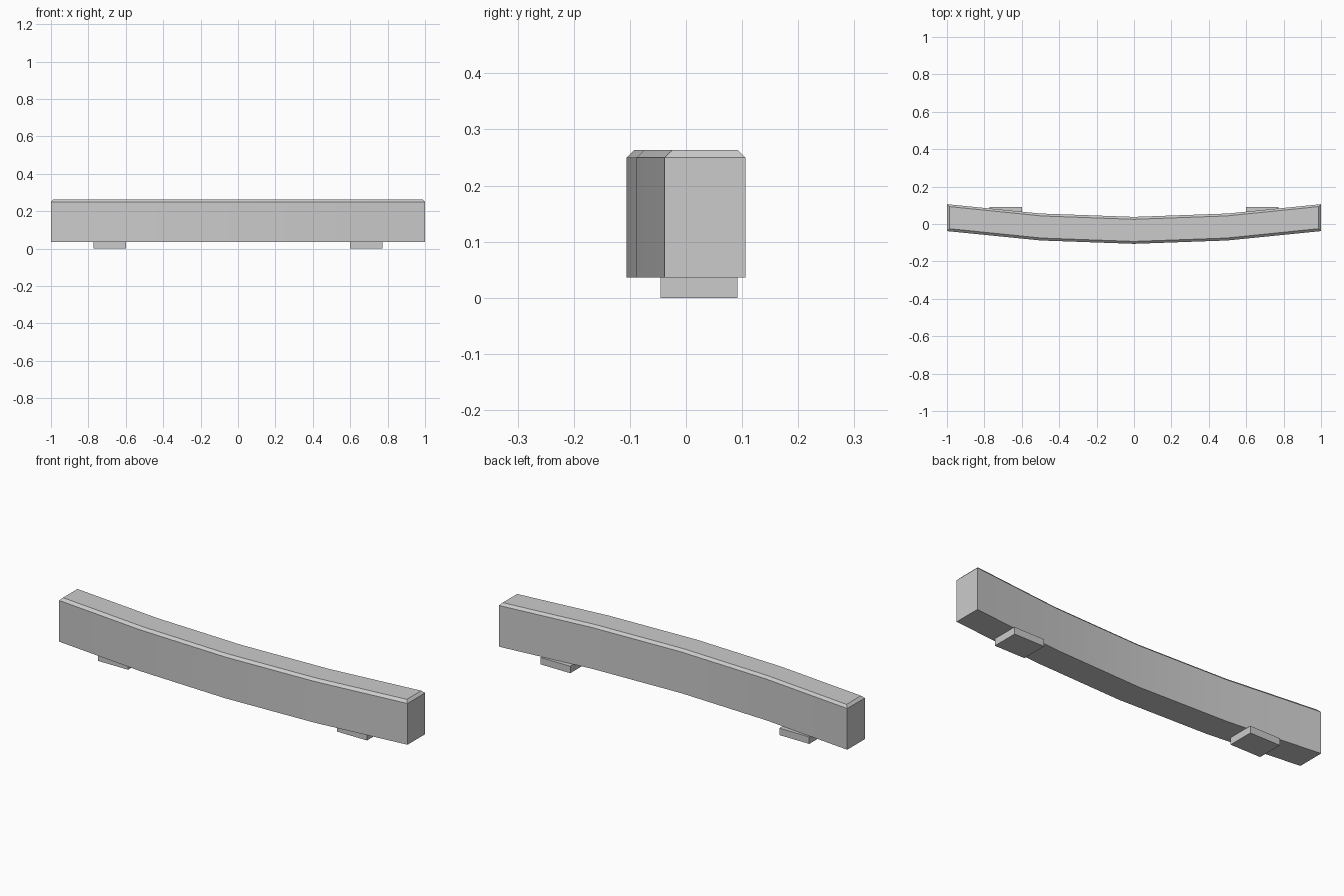
import bpy
import bmesh
import math

cube = bpy.data.objects.get("Cube")
if cube:
    bpy.data.objects.remove(cube, do_unlink=True)

grey = bpy.data.materials.new("light grey")
grey.use_nodes = True
colour = (0.6, 0.6, 0.6, 1)
grey.diffuse_color = colour
grey.node_tree.nodes["Principled BSDF"].inputs["Base Color"].default_value = colour


def make_object(name, bm):
    bmesh.ops.recalc_face_normals(bm, faces=bm.faces)
    mesh = bpy.data.meshes.new(name)
    bm.to_mesh(mesh)
    bm.free()
    mesh.materials.append(grey)
    obj = bpy.data.objects.new(name, mesh)
    bpy.context.collection.objects.link(obj)
    return obj


# Curved beam: three stacked outlines, the last inset for the top chamfer
stations = [(-1, -0.038), (-0.5, -0.088), (0, -0.106), (0.5, -0.088), (1, -0.038)]
DEPTH = 0.144


def outline(bm, z, inset):
    scale = 1 - inset
    front = [(x * scale, y + inset) for x, y in stations]
    back = [(x * scale, y + DEPTH - inset) for x, y in reversed(stations)]
    return [bm.verts.new((x, y, z)) for x, y in front + back]


bm = bmesh.new()
rings = [outline(bm, 0.036, 0), outline(bm, 0.25, 0), outline(bm, 0.263, 0.013)]
for low, high in zip(rings, rings[1:]):
    for i in range(len(low)):
        j = (i + 1) % len(low)
        bm.faces.new((low[i], low[j], high[j], high[i]))
# Caps are split at each station
for ring in (rings[0], rings[-1]):
    for i in range(len(stations) - 1):
        bm.faces.new((ring[i], ring[i + 1], ring[-2 - i], ring[-1 - i]))
beam = make_object("curved_beam", bm)
bpy.ops.object.select_all(action="DESELECT")
beam.select_set(True)
bpy.context.view_layer.objects.active = beam
bpy.ops.object.shade_smooth_by_angle(angle=math.radians(30))

# Two block feet
for name, side in (("left_foot", 1), ("right_foot", -1)):
    bm = bmesh.new()
    bmesh.ops.create_cube(bm, size=1)
    bmesh.ops.scale(bm, vec=(0.172, 0.137, 0.036), verts=bm.verts)
    bmesh.ops.translate(bm, vec=(side * 0.686, 0.0235, 0.018), verts=bm.verts)
    make_object(name, bm)
